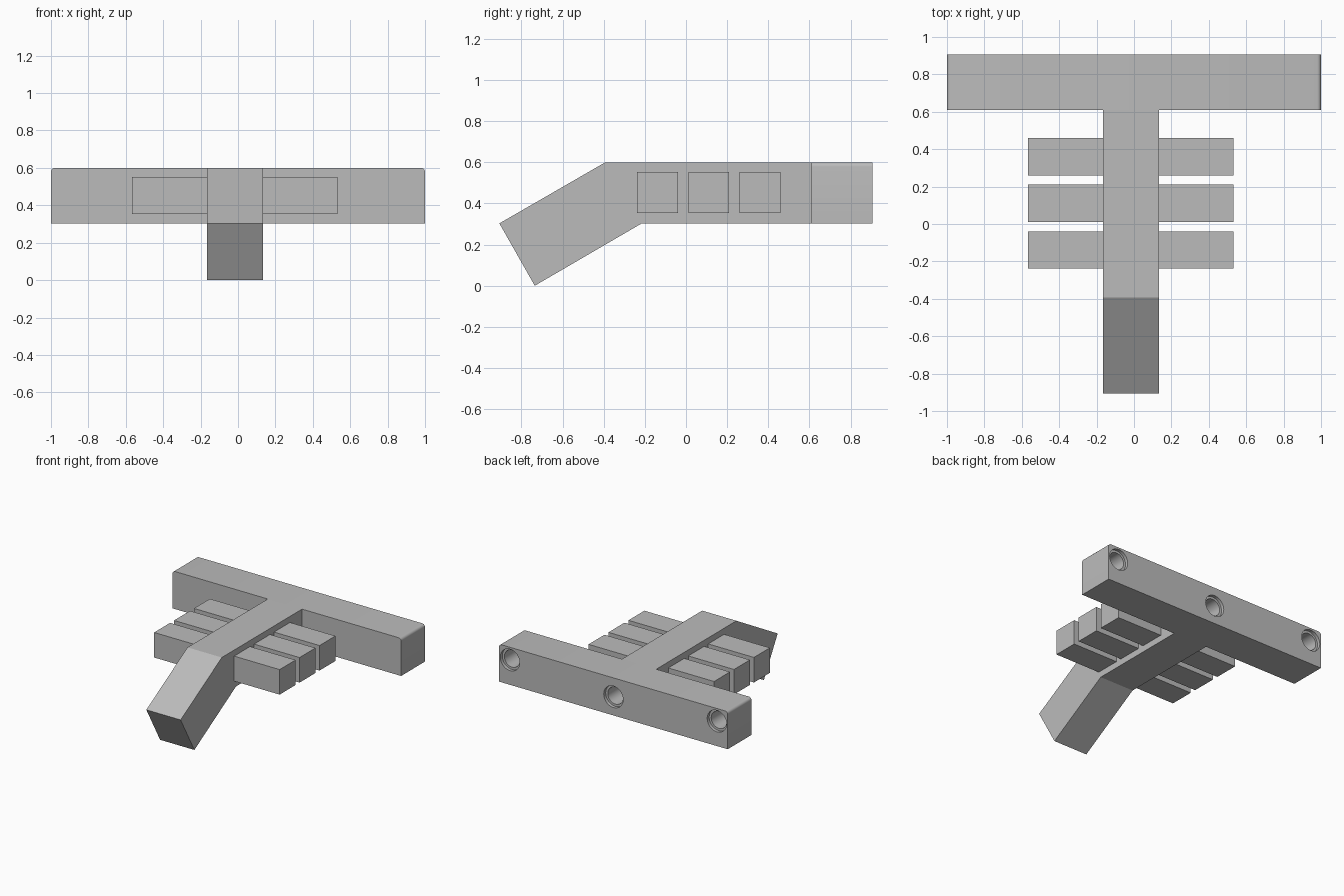
import bpy
import bmesh
from math import radians
from mathutils import Matrix, Vector

if "Cube" in bpy.data.objects:
    bpy.data.objects.remove(bpy.data.objects["Cube"], do_unlink=True)

GREY = (0.5, 0.5, 0.5, 1.0)
grey = bpy.data.materials.new("plain grey")
grey.use_nodes = True
grey.diffuse_color = GREY
grey.node_tree.nodes["Principled BSDF"].inputs["Base Color"].default_value = GREY


def finish(name, bm):
    bmesh.ops.recalc_face_normals(bm, faces=bm.faces)
    mesh = bpy.data.meshes.new(name)
    bm.to_mesh(mesh)
    bm.free()
    mesh.materials.append(grey)
    obj = bpy.data.objects.new(name, mesh)
    bpy.context.collection.objects.link(obj)
    return obj


def box_mesh(low, high):
    bm = bmesh.new()
    low, high = Vector(low), Vector(high)
    place = Matrix.Translation((low + high) / 2) @ Matrix.Diagonal((*(high - low), 1))
    bmesh.ops.create_cube(bm, size=1, matrix=place)
    return bm


def bore(target, x, z, radius, depth):
    """Cut a round blind hole into the back face."""
    bm = bmesh.new()
    place = Matrix.Translation((x, BACK, z)) @ Matrix.Rotation(radians(90), 4, "X")
    bmesh.ops.create_cone(bm, cap_ends=True, segments=32, radius1=radius,
                          radius2=radius, depth=depth * 2, matrix=place)
    cutter = finish("hole_cutter", bm)
    cutter.hide_render = True
    mod = target.modifiers.new("hole", "BOOLEAN")
    mod.operation = "DIFFERENCE"
    mod.solver = "EXACT"
    mod.object = cutter
    bpy.context.view_layer.objects.active = target
    bpy.ops.object.modifier_apply(modifier=mod.name)
    bpy.data.objects.remove(cutter, do_unlink=True)


# Back crossbar with rounded top ends
BACK, JOIN = 0.907, 0.61
bm = box_mesh((-1, JOIN, 0.303), (1, BACK, 0.6))
ends = [e for e in bm.edges
        if all(v.co.z > 0.5 for v in e.verts)
        and abs(e.verts[0].co.x - e.verts[1].co.x) < 0.01]
bmesh.ops.bevel(bm, geom=ends, offset=0.022, segments=5, profile=0.5, affect="EDGES")
crossbar = finish("back_crossbar", bm)

# Stepped mounting holes
for x, z in ((-0.905, 0.5), (0, 0.45), (0.905, 0.5)):
    bore(crossbar, x, z, 0.085, 0.025)
    bore(crossbar, x, z, 0.067, 0.2)
bpy.ops.object.select_all(action="DESELECT")
crossbar.select_set(True)
bpy.context.view_layer.objects.active = crossbar
bpy.ops.object.shade_smooth_by_angle(angle=radians(30))

# Central stem with its drooping front arm, as one extruded side profile
side = [(JOIN, 0.303), (JOIN, 0.6), (-0.392, 0.6),
        (-0.907, 0.303), (-0.735, 0), (-0.215, 0.303)]
bm = bmesh.new()
face = bm.faces.new([bm.verts.new((-0.167, y, z)) for y, z in side])
out = bmesh.ops.extrude_face_region(bm, geom=[face])
verts = [v for v in out["geom"] if isinstance(v, bmesh.types.BMVert)]
bmesh.ops.translate(bm, verts=verts, vec=(0.3, 0, 0))
finish("stem_and_arm", bm)

# Three cross ribs passing through the stem
for i in range(3):
    front = -0.238 + 0.249 * i
    finish(f"cross_rib_{i + 1}",
           box_mesh((-0.567, front, 0.354), (0.531, front + 0.199, 0.552)))
